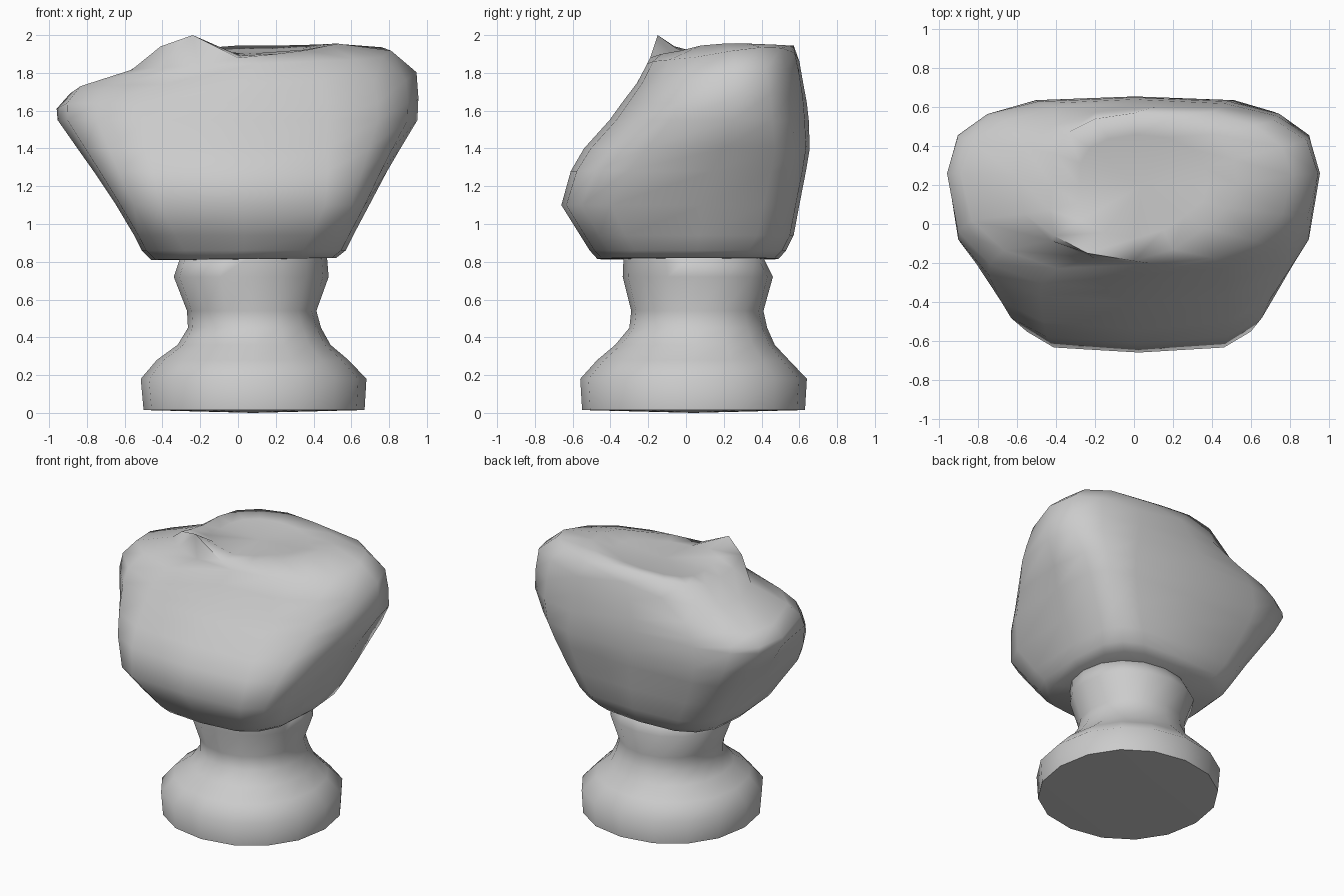
import bpy, bmesh
from math import cos, sin, pi, radians


def spow(v, p):
    return (1 if v >= 0 else -1) * abs(v) ** p


def ring(n, z, x0, x1, y0, ym, y1, front=2.0, back=2.0, tilt=0.0, twist=0.0):
    # Rounded outline: widest at ym, with separate front and back depth and squareness
    cx, hx = (x0 + x1) / 2, (x1 - x0) / 2
    pts = []
    for k in range(n):
        t = 2 * pi * k / n
        p = 2 / (back if sin(t) > 0 else front)
        c = 0 if abs(cos(t)) < 1e-6 else cos(t)
        s = 0 if abs(sin(t)) < 1e-6 else sin(t)
        x = cx + hx * spow(c, p)
        y = ym + spow(s, p) * ((y1 - ym) if s > 0 else (ym - y0))
        pts.append((x, y, z + tilt * x + twist * x * max(y, 0)))
    return pts


def loft(name, rings, bottom, top, angle):
    bm = bmesh.new()
    loops = [[bm.verts.new(p) for p in r] for r in rings]
    n = len(loops[0])
    lo, hi = bm.verts.new(bottom), bm.verts.new(top)
    for a, b in zip(loops, loops[1:]):
        for k in range(n):
            j = (k + 1) % n
            bm.faces.new((a[k], a[j], b[j], b[k]))
    for k in range(n):
        j = (k + 1) % n
        bm.faces.new((lo, loops[0][j], loops[0][k]))
        bm.faces.new((hi, loops[-1][k], loops[-1][j]))
    bmesh.ops.recalc_face_normals(bm, faces=bm.faces)
    me = bpy.data.meshes.new(name)
    bm.to_mesh(me)
    bm.free()
    ob = bpy.data.objects.new(name, me)
    bpy.context.collection.objects.link(ob)
    bpy.ops.object.select_all(action='DESELECT')
    ob.select_set(True)
    bpy.context.view_layer.objects.active = ob
    bpy.ops.object.shade_smooth_by_angle(angle=radians(angle))
    return ob


# Waisted pedestal: z, left, right, front, back
pedestal = [
    (0.015, -0.50, 0.67, -0.55, 0.63),
    (0.18, -0.515, 0.68, -0.56, 0.64),
    (0.28, -0.43, 0.585, -0.47, 0.545),
    (0.36, -0.32, 0.49, -0.375, 0.47),
    (0.45, -0.265, 0.44, -0.30, 0.43),
    (0.54, -0.27, 0.415, -0.29, 0.41),
    (0.72, -0.34, 0.48, -0.335, 0.46),
    (0.84, -0.30, 0.47, -0.33, 0.40),
]
loft("pedestal", [ring(16, z, a, b, c, (c + d) / 2, d, 2.1, 2.1)
                  for z, a, b, c, d in pedestal],
     (0.08, 0.04, 0.0), (0.08, 0.04, 0.86), 80)

# Wide body: z, left, right, front, widest y, back, front/back squareness, tilt, twist
body = [
    (0.815, -0.46, 0.52, -0.47, 0.05, 0.49, 3.2, 3.2, 0.01),
    (0.86, -0.51, 0.57, -0.51, 0.06, 0.53, 3.5, 3.5, 0),
    (0.94, -0.55, 0.61, -0.56, 0.07, 0.57, 4.0, 3.9, 0),
    (1.10, -0.645, 0.695, -0.66, 0.09, 0.60, 4.5, 4.2, 0),
    (1.28, -0.765, 0.79, -0.61, 0.14, 0.635, 3.7, 4.1, 0),
    (1.40, -0.85, 0.86, -0.54, 0.20, 0.655, 3.2, 3.7, 0),
    (1.55, -0.955, 0.95, -0.405, 0.25, 0.65, 2.8, 2.9, 0),
    (1.64, -0.96, 0.955, -0.34, 0.26, 0.64, 2.7, 2.7, 0, 0.12),
    (1.745, -0.89, 0.945, -0.26, 0.26, 0.62, 2.5, 2.5, 0.015, 0.18),
    (1.845, -0.61, 0.81, -0.205, 0.25, 0.60, 2.3, 2.2, 0.04, 0.2),
]
# Uneven rim with a raised front point
rim = [
    (0.53, 0.20, 1.955), (0.51, 0.33, 1.955), (0.42, 0.46, 1.95),
    (0.22, 0.55, 1.945), (0, 0.57, 1.945), (-0.20, 0.54, 1.93),
    (-0.34, 0.47, 1.91), (-0.41, 0.36, 1.89), (-0.42, 0.20, 1.885),
    (-0.43, 0.07, 1.90), (-0.41, -0.06, 1.94), (-0.24, -0.15, 2.0),
    (0, -0.19, 1.88), (0.20, -0.13, 1.90), (0.36, -0.02, 1.92),
    (0.48, 0.08, 1.945),
]
# Shallow hollow inside the rim
hollow = [(0.04 + (x - 0.04) * 0.7, 0.2 + (y - 0.2) * 0.7,
           min(1.925, (z + 1.90) / 2)) for x, y, z in rim]
loft("body", [ring(16, *r) for r in body] + [rim, hollow],
     (0.05, 0.03, 0.81), (0.04, 0.2, 1.90), 80)
